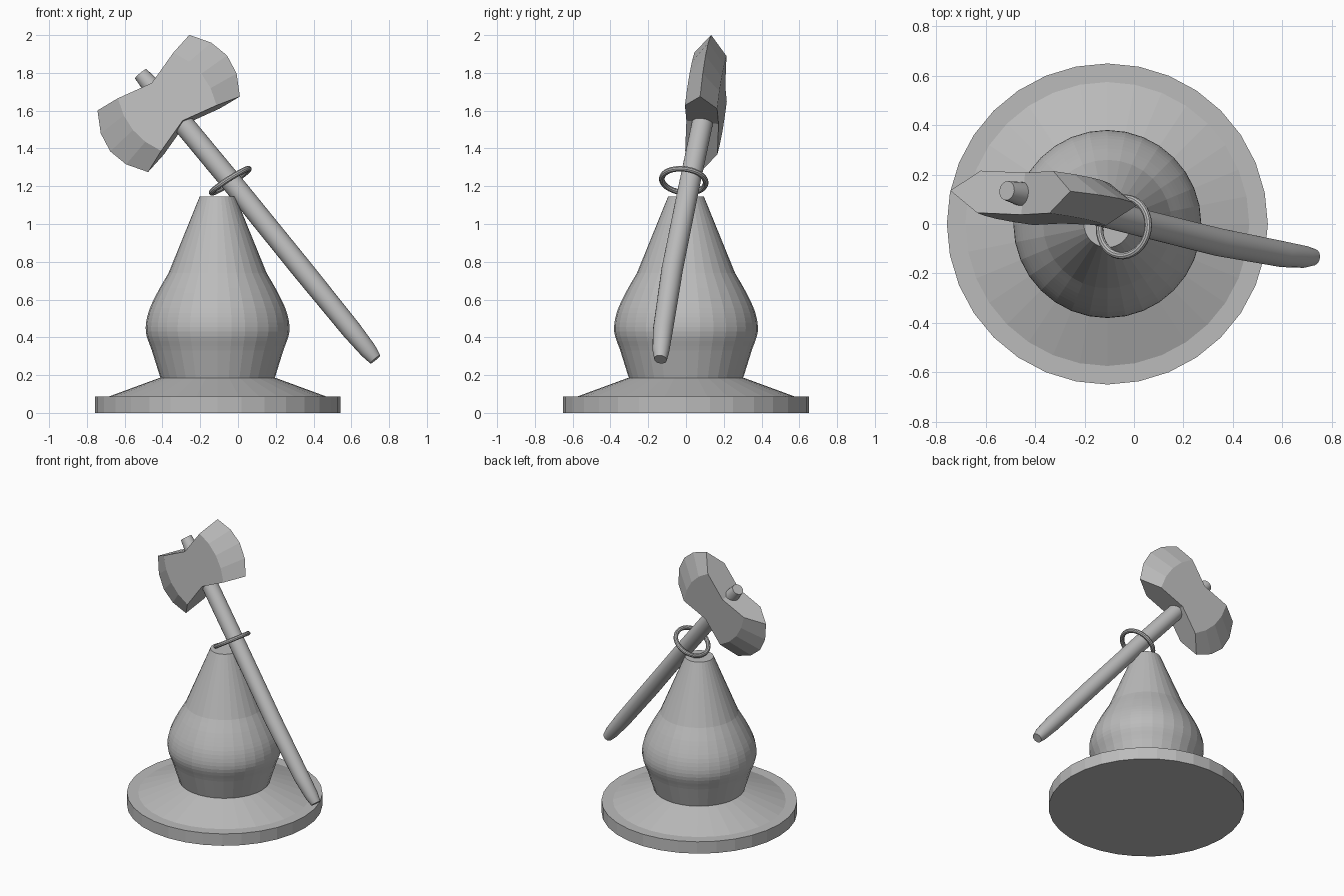
import bpy, bmesh
from math import sin, cos, pi
from mathutils import Vector, Matrix

cube = bpy.data.objects.get("Cube")
if cube:
    bpy.data.objects.remove(cube)

GREY = (0.5, 0.5, 0.5, 1)
stone = bpy.data.materials.new("plain grey")
stone.use_nodes = True
stone.diffuse_color = GREY
stone.node_tree.nodes["Principled BSDF"].inputs["Base Color"].default_value = GREY


def finish(name, bm, smooth=False):
    bmesh.ops.recalc_face_normals(bm, faces=bm.faces)
    mesh = bpy.data.meshes.new(name)
    bm.to_mesh(mesh)
    bm.free()
    mesh.materials.append(stone)
    obj = bpy.data.objects.new(name, mesh)
    bpy.context.collection.objects.link(obj)
    if smooth:
        bpy.ops.object.select_all(action="DESELECT")
        obj.select_set(True)
        bpy.context.view_layer.objects.active = obj
        bpy.ops.object.shade_smooth_by_angle(angle=0.6)
    return obj


def skin(bm, rings, closed=False):
    """Join rings of points with quads, capping the ends unless closed."""
    loops = [[bm.verts.new(p) for p in ring] for ring in rings]
    pairs = list(zip(loops, loops[1:]))
    if closed:
        pairs.append((loops[-1], loops[0]))
    else:
        bm.faces.new(loops[0])
        bm.faces.new(loops[-1])
    for a, b in pairs:
        for i in range(len(a)):
            j = (i + 1) % len(a)
            bm.faces.new((a[i], a[j], b[j], b[i]))


def circle(centre, u, v, r, n):
    return [centre + r * (u * cos(2 * pi * i / n) + v * sin(2 * pi * i / n)) for i in range(n)]


def catmull(points, steps):
    """Smooth a list of points into a finer one."""
    pts = [Vector(p) for p in points]
    pts = [pts[0] * 2 - pts[1]] + pts + [pts[-1] * 2 - pts[-2]]
    out = []
    for a, b, c, d in zip(pts, pts[1:], pts[2:], pts[3:]):
        for k in range(steps):
            t = k / steps
            out.append(0.5 * (2 * b + (c - a) * t + (2 * a - 5 * b + 4 * c - d) * t * t
                              + (3 * b - a - 3 * c + d) * t ** 3))
    return out + [pts[-2]]


X, Y, Z = Vector((1, 0, 0)), Vector((0, 1, 0)), Vector((0, 0, 1))


def lathe(name, profile, n=32):
    bm = bmesh.new()
    skin(bm, [circle(Vector((-0.108, 0, z)), X, Y, r, n) for r, z in profile])
    return finish(name, bm)


# Pedestal: round plinth and bulbous body
lathe("plinth", [(0.65, 0), (0.65, 0.087), (0.575, 0.087), (0.305, 0.186)])
bulge = catmull([(0.348, 0.33), (0.38, 0.43), (0.367, 0.53), (0.32, 0.635), (0.26, 0.74)], 4)
lathe("pedestal_body", [(0.303, 0.186)] + [tuple(p) for p in bulge] + [(0.095, 1.145)])

# Axe frame: along the shaft, across the blades, through the cheeks
along = Vector((-0.629, 0.137, 0.766)).normalized()
through = along.cross(Vector((0.753, 0, 0.658))).normalized()
across = through.cross(along)
head_centre = Vector((-0.367, 0.105, 1.638))

# Shaft: slightly bowed, tapered at both ends
bm = bmesh.new()
shaft = [((0.727, -0.135, 0.283), 0.034), ((0.69, -0.133, 0.33), 0.045), ((0.60, -0.122, 0.44), 0.053),
         ((0.34, -0.073, 0.76), 0.057), ((0.0, 0.012, 1.18), 0.056), ((-0.29, 0.086, 1.53), 0.056),
         ((-0.45, 0.12, 1.72), 0.05), ((-0.515, 0.135, 1.795), 0.039)]
skin(bm, [circle(Vector(p), across, through, r, 20) for p, r in shaft])
finish("axe_shaft", bm, smooth=True)

# Double axe head: flat cheeks bevelled to curved edges
bm = bmesh.new()
HALF = 0.086
STEPS = 4


def spot(a, b, t):
    return bm.verts.new(head_centre + along * a + across * b + through * t)


waist = {(s, t): spot(0.13 * s, 0, HALF * t) for s in (-1, 1) for t in (-1, 1)}
for side in (-1, 1):
    params = [2 * i / STEPS - 1 for i in range(STEPS + 1)]
    edge = [spot(0.213 * p, side * (0.40 - 0.085 * p * p), 0) for p in params]
    rims = {t: [spot(0.182 * p, side * (0.235 - 0.045 * p * p), HALF * t) for p in params]
            for t in (-1, 1)}
    for t, rim in rims.items():
        bm.faces.new([waist[-1, t]] + rim + [waist[1, t]])
        for i in range(STEPS):
            bm.faces.new((rim[i], rim[i + 1], edge[i + 1], edge[i]))
    for s, k in ((-1, 0), (1, STEPS)):
        bm.faces.new((waist[s, -1], rims[-1][k], edge[k], rims[1][k], waist[s, 1]))
finish("axe_head", bm)

# Loose ring around the shaft
bm = bmesh.new()
centre = Vector((-0.041, -0.012, 1.229))
normal = Vector((-0.53, 0.1, 0.83)).normalized()
u = normal.cross(X).normalized()
v = normal.cross(u)
rings = []
for i in range(32):
    out = u * cos(2 * pi * i / 32) + v * sin(2 * pi * i / 32)
    rings.append(circle(centre + out * 0.117, out, normal, 0.015, 10))
skin(bm, rings, closed=True)
finish("shaft_ring", bm, smooth=True)
